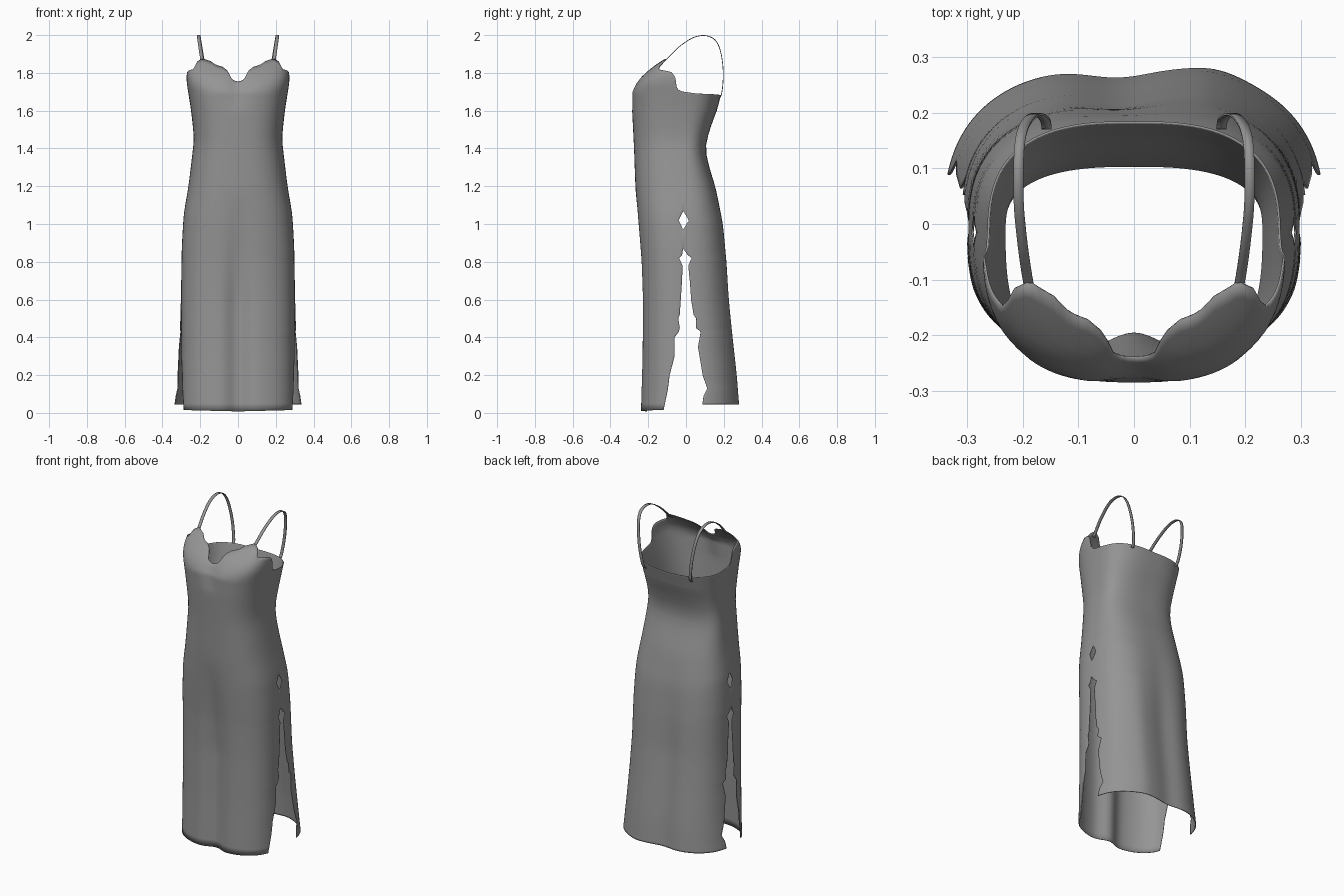
import bpy, bmesh, math

if "Cube" in bpy.data.objects:
    bpy.data.objects.remove(bpy.data.objects["Cube"])

fabric = bpy.data.materials.new("grey_fabric")
fabric.diffuse_color = (0.3, 0.3, 0.3, 1)
fabric.use_nodes = True
fabric.node_tree.nodes["Principled BSDF"].inputs["Base Color"].default_value = fabric.diffuse_color


def lerp(table, v):
    """Linear interpolation in a sorted list of (key, value)."""
    if v <= table[0][0]:
        return table[0][1]
    for (a, p), (b, q) in zip(table, table[1:]):
        if v <= b:
            return p + (q - p) * (v - a) / (b - a)
    return table[-1][1]


def smooth(table, v):
    """Average of nearby samples, which rounds the profile corners."""
    return sum(lerp(table, v + d) for d in (-.04, -.02, 0, .02, .04)) / 5


SEAM = -0.015
# Body profiles by height
FRONT_Y = [(0, -.245), (.3, -.236), (.6, -.234), (.8, -.24), (1, -.255), (1.2, -.268),
           (1.4, -.275), (1.6, -.285), (1.7, -.287), (1.74, -.268), (1.78, -.237),
           (1.82, -.192), (1.85, -.152), (1.88, -.108)]
BACK_Y = [(0, .285), (.2, .27), (.4, .248), (.6, .228), (.8, .217), (1, .198),
          (1.2, .155), (1.3, .123), (1.4, .10), (1.5, .125), (1.6, .163), (1.7, .19)]
FRONT_W = [(0, .302), (.5, .30), (.87, .298), (1.05, .288), (1.2, .262), (1.45, .232),
           (1.6, .248), (1.7, .264), (1.77, .276), (1.82, .27), (1.88, .25)]
BACK_W = [(0, .348), (.2, .328), (.4, .314), (.6, .303), (.87, .298)] + FRONT_W[3:]
# Side slit and small diamond opening: distance of each edge from the seam
FRONT_GAP = [(.01, .10), (.13, .078), (.2, .07), (.3, .045), (.4, .045), (.44, .016),
             (.5, .026), (.52, .018), (.7, .006), (.78, .003), (.82, .022), (.835, .006),
             (.87, 0), (.97, 0), (1.02, .024), (1.07, 0)]
BACK_GAP = [(.05, .10), (.08, .10), (.13, .122), (.2, .10), (.35, .077), (.43, .09),
            (.45, .066), (.5, .068), (.52, .055), (.6, .042), (.7, .035), (.78, .027),
            (.82, .045), (.835, .025), (.87, 0), (.97, 0), (1.02, .03), (1.07, 0)]
# Neckline height by angle from the side seam to the front centre
NECK = [(0, 1.70), (7, 1.712), (9, 1.76), (12, 1.785), (18, 1.805), (33, 1.815),
        (41, 1.82), (45, 1.86), (51, 1.877), (60, 1.862), (66, 1.842), (73, 1.832),
        (79, 1.81), (82, 1.775), (86, 1.758), (90, 1.755)]
BACK_NECK = [(0, 1.70), (20, 1.69), (90, 1.68)]

ROWS = sorted({0, .05, .09, .13, .17, .2, .25, .3, .35, .4, .43, .45, .48, .5, .52, .56, .6,
               .65, .7, .74, .78, .8, .82, .835, .87, .92, .97, .995, 1.02, 1.045, 1.07,
               1.12, 1.17, 1.22, 1.27, 1.32, 1.37, 1.42, 1.47, 1.52, 1.56, 1.6})
TOP = 14      # rows between the bust line and the neckline
COLS = 72     # columns in each panel


def panel_point(front, u, row):
    depth_t, width_t, gap_t, neck = ((FRONT_Y, FRONT_W, FRONT_GAP, NECK) if front
                                     else (BACK_Y, BACK_W, BACK_GAP, BACK_NECK))
    deg = min(u, 1 - u) * 180
    if row < len(ROWS):
        z = ROWS[row]
        hem = .008 + .008 * abs(2 * u - 1) if front else .045
        z = hem + z * (1.6 - hem) / 1.6 if z < .05 else max(z, hem + z * .2)
    else:
        z = 1.6 + (row - len(ROWS) + 1) / TOP * (lerp(neck, deg) - 1.6)
    depth = abs((smooth(depth_t, z) if z < 1.6 else lerp(depth_t, z)) - SEAM)
    w = smooth(width_t, z)
    n = lerp([(1.4, 2.7), (1.7, 2.8), (1.87, 4)], z) if front else 2.7
    # Angle runs from one slit edge to the other
    gap = lerp(gap_t, z) if z < 1.1 else 0
    a0 = math.asin(min(.9, gap / depth))
    a = a0 + u * (math.pi - 2 * a0)
    c, s = math.cos(a), abs(math.sin(a))
    r = (abs(c) ** n + s ** n) ** (-1 / n)
    x, y = w * r * c, depth * r * s
    fold = lerp([(0, 1), (.6, 1), (1.15, 0)], z)
    if front:
        y -= .035 * fold * math.exp(-(x / .06) ** 2)                        # skirt fold
        y -= .015 * lerp([(1.6, 0), (1.72, 1)], z) * math.exp(-(x / .05) ** 2)  # cleavage
        return x, SEAM - y, z
    y += fold * (.008 * math.exp(-((x - .15) / .06) ** 2)
                 - .018 * math.exp(-((x + .03) / .08) ** 2))
    return x, SEAM + y, z


def finish(name, bm, thickness, offset):
    bmesh.ops.remove_doubles(bm, verts=bm.verts, dist=.0004)
    bmesh.ops.recalc_face_normals(bm, faces=bm.faces)
    me = bpy.data.meshes.new(name)
    bm.to_mesh(me)
    bm.free()
    ob = bpy.data.objects.new(name, me)
    bpy.context.collection.objects.link(ob)
    me.materials.append(fabric)
    mod = ob.modifiers.new("cloth_thickness", "SOLIDIFY")
    mod.thickness, mod.offset = thickness, offset
    bpy.ops.object.select_all(action="DESELECT")
    ob.select_set(True)
    bpy.context.view_layer.objects.active = ob
    bpy.ops.object.shade_smooth_by_angle(angle=math.radians(50))
    return ob


def add_grid(bm, points):
    grid = [[bm.verts.new(p) for p in row] for row in points]
    for lo, hi in zip(grid, grid[1:]):
        for i in range(len(lo) - 1):
            bm.faces.new((lo[i], lo[i + 1], hi[i + 1], hi[i]))


# Dress body: front and back panels that join along the side seams
bm = bmesh.new()
for front in (True, False):
    add_grid(bm, [[panel_point(front, i / COLS, row) for i in range(COLS + 1)]
                  for row in range(len(ROWS) + TOP)])
finish("dress_body", bm, .004, -1)

# Shoulder straps: flat ribbons from the cup peaks over to the back edge
PATH = [(.186, -.125, 1.85), (.192, -.095, 1.88), (.20, -.04, 1.935), (.207, .03, 1.983),
        (.208, .09, 1.998), (.206, .14, 1.985), (.20, .17, 1.95), (.19, .188, 1.89),
        (.178, .197, 1.81), (.168, .195, 1.74), (.16, .187, 1.685), (.157, .172, 1.66)]


def spline(t):
    """Catmull-Rom point along the strap path."""
    i = min(int(t), len(PATH) - 2)
    f = t - i
    p = [PATH[max(0, min(len(PATH) - 1, i + k))] for k in (-1, 0, 1, 2)]
    return [.5 * (2 * b + (c - a) * f + (2 * a - 5 * b + 4 * c - d) * f * f
                  + (3 * b - a - 3 * c + d) * f ** 3) for a, b, c, d in zip(*p)]


for side, name in ((1, "right_strap"), (-1, "left_strap")):
    bm = bmesh.new()
    steps = 4 * (len(PATH) - 1)
    centre = [spline(k / 4) for k in range(steps + 1)]
    add_grid(bm, [[(side * (x + d), y, z) for d in (-.009, .009)] for x, y, z in centre])
    finish(name, bm, .004, 0)
